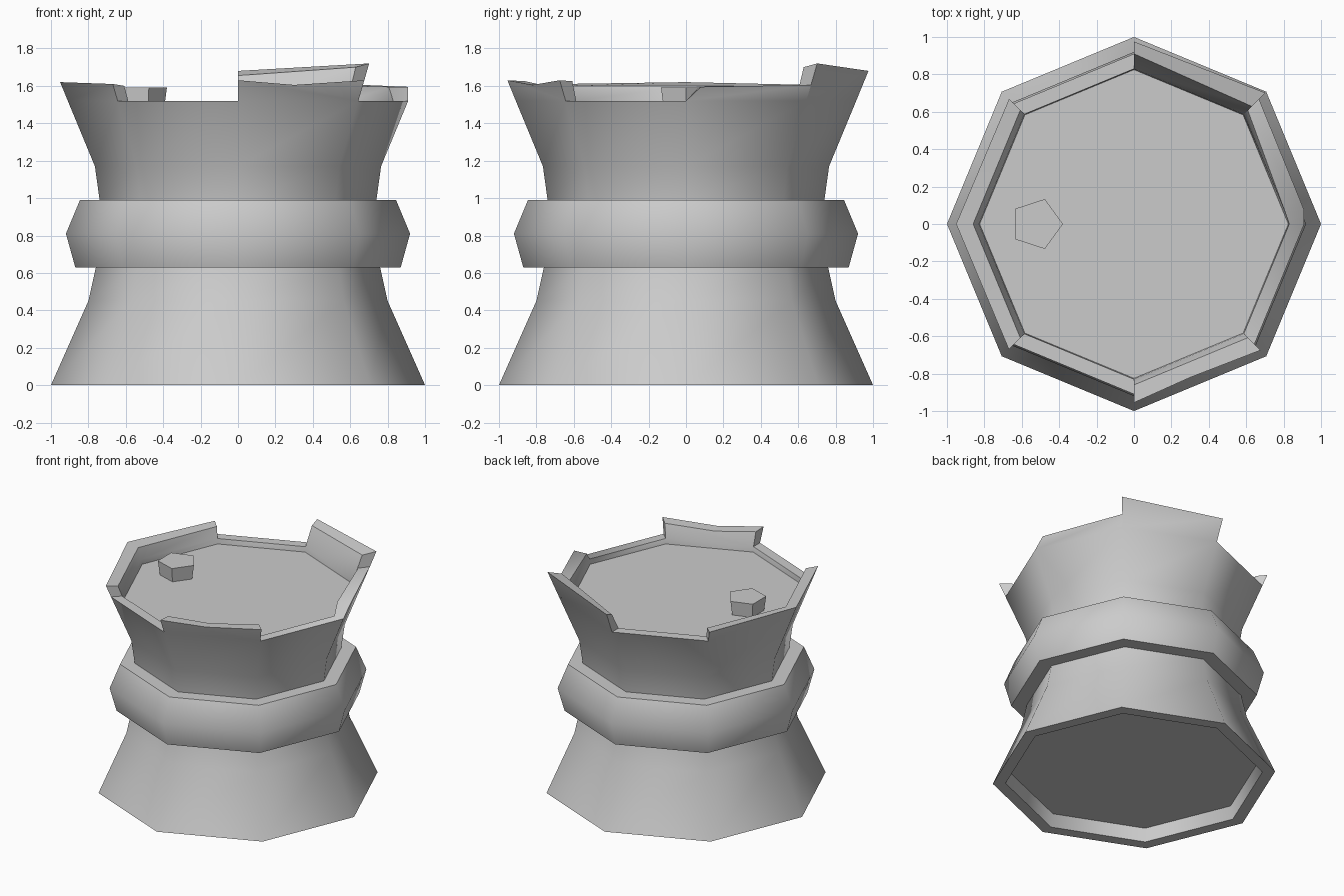
import bpy, bmesh, math
from mathutils import Vector

if "Cube" in bpy.data.objects:
    bpy.data.objects.remove(bpy.data.objects["Cube"])

SIDES = 8
RIM_Z, RIM_OUT, RIM_IN, FLOOR_Z = 1.52, 0.91, 0.83, 1.48


def polar(r, z, i):
    a = math.tau * i / SIDES
    return Vector((r * math.cos(a), r * math.sin(a), z))


def face(bm, pts):
    bm.faces.new([bm.verts.new(p) for p in pts])


def lathe(bm, profile):
    for (r0, z0), (r1, z1) in zip(profile, profile[1:]):
        for i in range(SIDES):
            face(bm, [polar(r0, z0, i), polar(r0, z0, i + 1),
                      polar(r1, z1, i + 1), polar(r1, z1, i)])


def disc(bm, r, z):
    face(bm, [polar(r, z, i) for i in range(SIDES)])


def rim_sector(bm, i, stations=None, caps=(False, False)):
    """One side of the rim: flat gap, or raised wall with (t, z_out, z_in, r_in) stations."""
    o0, o1 = polar(RIM_OUT, RIM_Z, i), polar(RIM_OUT, RIM_Z, i + 1)
    n0, n1 = polar(RIM_IN, RIM_Z, i), polar(RIM_IN, RIM_Z, i + 1)
    if not stations:
        face(bm, [o0, o1, n1, n0])
        return
    outer, inner = [], []
    for t, zo, zi, ri in stations:
        ro = RIM_OUT + 0.41 * (zo - RIM_Z)
        outer.append(polar(ro, zo, i).lerp(polar(ro, zo, i + 1), t))
        inner.append(polar(ri, zi, i).lerp(polar(ri, zi, i + 1), t))
    face(bm, [o0, o1] + outer[::-1])
    face(bm, [n1, n0] + inner)
    for k in range(len(stations) - 1):
        face(bm, [outer[k], outer[k + 1], inner[k + 1], inner[k]])
    if caps[0]:
        face(bm, [o0, outer[0], inner[0], n0])
    if caps[1]:
        face(bm, [o1, n1, inner[-1], outer[-1]])


def finish(name, bm, angle):
    bmesh.ops.remove_doubles(bm, verts=bm.verts, dist=0.0005)
    bmesh.ops.recalc_face_normals(bm, faces=bm.faces)
    me = bpy.data.meshes.new(name)
    bm.to_mesh(me)
    bm.free()
    ob = bpy.data.objects.new(name, me)
    bpy.context.collection.objects.link(ob)
    bpy.ops.object.select_all(action='DESELECT')
    ob.select_set(True)
    bpy.context.view_layer.objects.active = ob
    bpy.ops.object.shade_smooth_by_angle(angle=math.radians(angle))
    return ob


# Tower shell: recessed underside, flared base, collar, flared top
bm = bmesh.new()
lathe(bm, [(0.89, 0.10), (0.91, 0), (1, 0), (0.80, 0.45), (0.76, 0.63), (0.87, 0.63),
           (0.92, 0.81), (0.845, 0.99), (0.74, 0.99), (0.765, 1.17), (RIM_OUT, RIM_Z)])
disc(bm, 0.89, 0.10)

# Sunken deck inside the rim
lathe(bm, [(RIM_IN, RIM_Z), (0.825, FLOOR_Z)])
disc(bm, 0.825, FLOOR_Z)

# Broken battlement around the rim (sectors run anticlockwise from +x)
rim_sector(bm, 0, [(0, RIM_Z, RIM_Z, RIM_IN), (0.12, 1.595, 1.595, 0.835), (1, 1.605, 1.60, 0.86)])
rim_sector(bm, 1, [(0, 1.72, 1.70, 0.89), (1, 1.68, 1.655, 0.91)], (True, True))
rim_sector(bm, 2)
rim_sector(bm, 3, [(0, 1.605, 1.60, 0.86), (1, 1.62, 1.60, 0.86)], (True, False))
rim_sector(bm, 4, [(0, 1.62, 1.60, 0.86), (1, 1.61, 1.60, 0.86)], (False, True))
rim_sector(bm, 5)
rim_sector(bm, 6, [(0, 1.63, 1.625, 0.86), (0.45, 1.605, 1.60, 0.86), (1, 1.63, 1.625, 0.86)],
           (True, True))
rim_sector(bm, 7)
finish("tower_body", bm, 46)

# Five-sided stub on the deck
bm = bmesh.new()
bmesh.ops.create_cone(bm, cap_ends=True, segments=5, radius1=0.125, radius2=0.14, depth=0.11)
top = max(bm.verts, key=lambda v: (round(v.co.z, 3), v.co.length))
turn = -math.atan2(top.co.y, top.co.x)
for v in bm.verts:
    a = math.atan2(v.co.y, v.co.x) + turn
    r = v.co.xy.length
    v.co = (-0.52 + r * math.cos(a), r * math.sin(a), v.co.z + FLOOR_Z + 0.055)
finish("deck_stub", bm, 30)
